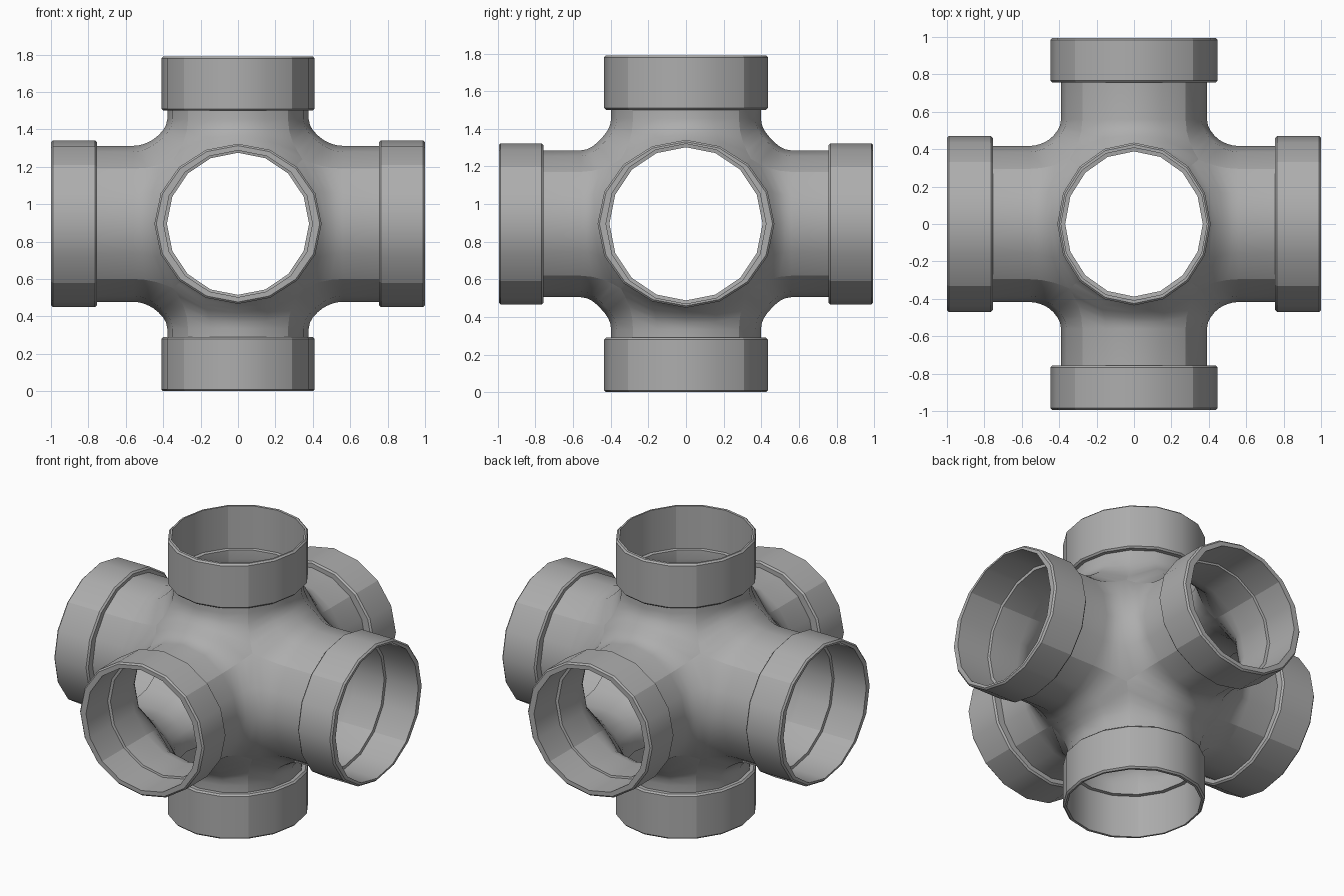
import bpy, bmesh, math
from mathutils import Vector

if "Cube" in bpy.data.objects:
    bpy.data.objects.remove(bpy.data.objects["Cube"])

N = 16                      # sides of every pipe
CZ = 0.895                  # height of the centre
WALL = 0.010
CREST0, CREST45 = 0.452, 0.488   # junction radius at 0 and 45 degrees

grey = bpy.data.materials.new("plastic_grey")
grey.diffuse_color = (0.42, 0.42, 0.42, 1)
grey.use_nodes = True
grey.node_tree.nodes["Principled BSDF"].inputs["Base Color"].default_value = grey.diffuse_color

# axis: arm length, collar start, collar radii, bore radii, tube radii (radii along the other two axes)
ARMS = {
    0: dict(end=1.0, start=0.755, collar=(0.47, 0.446), bore=(0.425, 0.425), tube=(0.417, 0.417)),
    1: dict(end=0.995, start=0.757, collar=(0.428, 0.447), bore=(0.392, 0.398), tube=(0.39, 0.39)),
    2: dict(end=0.895, start=0.605, collar=(0.41, 0.435), bore=(0.39, 0.408), tube=(0.378, 0.398)),
}


def place(axis, sign, a, u, v):
    """Point at distance a along the arm, with u, v across it."""
    p = Vector((0, 0, CZ))
    p[axis] += sign * a
    p[(axis + 1) % 3] += u
    p[(axis + 2) % 3] += v
    return p


def strip(bm, rows, closed=False):
    """Skin rings of points with quads."""
    rings = [[bm.verts.new(p) for p in row] for row in rows]
    pairs = list(zip(rings, rings[1:])) + ([(rings[-1], rings[0])] if closed else [])
    for r0, r1 in pairs:
        for i in range(N):
            j = (i + 1) % N
            bm.faces.new((r0[i], r0[j], r1[j], r1[i]))
    # crease the lengthwise edges on the diagonals
    for r0, r1 in pairs:
        for i in range(2, N, 4):
            bm.edges.get((r0[i], r1[i])).smooth = False


def finish(bm, name, angle):
    bmesh.ops.recalc_face_normals(bm, faces=bm.faces)
    for f in bm.faces:
        f.smooth = True
    for e in bm.edges:
        if len(e.link_faces) == 2 and e.calc_face_angle() > math.radians(angle):
            e.smooth = False
    me = bpy.data.meshes.new(name)
    bm.to_mesh(me)
    bm.free()
    me.materials.append(grey)
    ob = bpy.data.objects.new(name, me)
    bpy.context.collection.objects.link(ob)


ANG = [2 * math.pi * i / N for i in range(N)]


def tube_rows(axis, sign, arm, inset):
    """Rings from the shared junction out to inside the collar."""
    rows = []
    reach = min(0.56, arm["start"] - 0.02)
    for t in (0, 0.2, 0.45, 0.7, 1, None):
        row = []
        for th in ANG:
            c, s = math.cos(th), math.sin(th)
            crest = CREST0 + (CREST45 - CREST0) * math.sin(2 * th) ** 2 - inset
            a0 = crest * max(abs(c), abs(s))
            k = 1 if t is None else t
            a = arm["start"] + 0.01 if t is None else a0 + (reach - a0) * k
            w = (1 - k) ** 2
            ru, rv = (w * crest + (1 - w) * (r - inset) for r in arm["tube"])
            row.append(place(axis, sign, a, ru * c, rv * s))
        rows.append(row)
    return rows


# central body: outer and inner skins of six arms meeting on the diagonal planes
for name, inset in (("outer_body", 0), ("inner_lining", WALL)):
    bm = bmesh.new()
    for axis, arm in ARMS.items():
        for sign in (-1, 1):
            strip(bm, tube_rows(axis, sign, arm, inset))
    bmesh.ops.remove_doubles(bm, verts=bm.verts, dist=0.0005)
    bmesh.ops.recalc_face_normals(bm, faces=bm.faces)
    finish(bm, name, 50)

# collars: closed rings with softened outer edges
LABEL = {(0, 1): "right", (0, -1): "left", (1, 1): "back", (1, -1): "front",
         (2, 1): "top", (2, -1): "bottom"}
for (axis, sign), label in LABEL.items():
    arm = ARMS[axis]
    s, e, b = arm["start"], arm["end"], 0.01
    co, bo = arm["collar"], arm["bore"]
    small = tuple(r - b for r in co)
    lip = tuple(r - WALL for r in arm["tube"])
    profile = [(s, lip), (s, small), (s + b, co), (e - b, co), (e, small),
               (e, bo), (s + 0.015, bo), (s + 0.012, lip)]
    rows = [[place(axis, sign, a, r[0] * math.cos(t), r[1] * math.sin(t)) for t in ANG]
            for a, r in profile]
    bm = bmesh.new()
    strip(bm, rows, closed=True)
    finish(bm, label + "_collar", 40)
